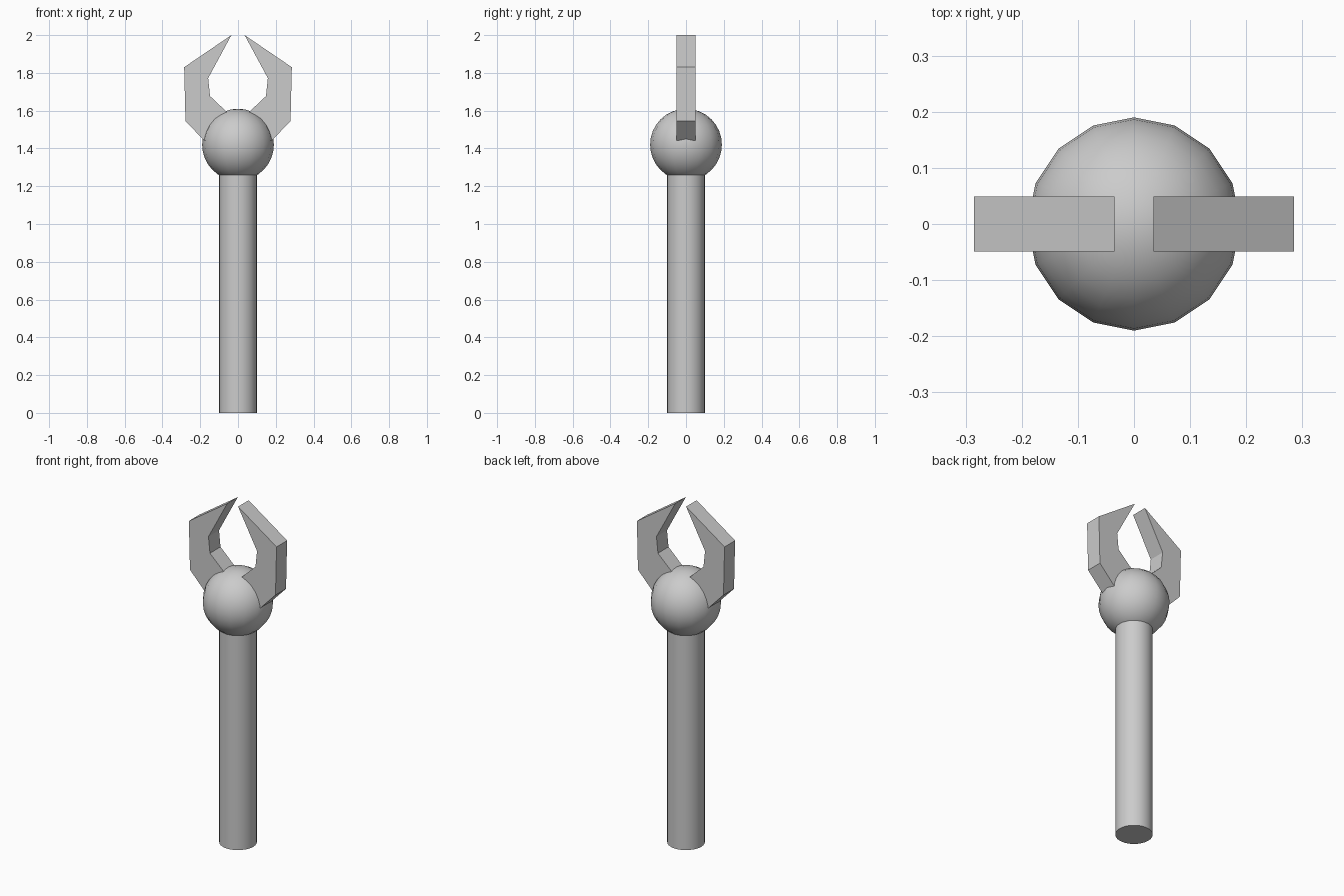
import bpy, bmesh

if "Cube" in bpy.data.objects:
    bpy.data.objects.remove(bpy.data.objects["Cube"])


def smooth(obj, angle):
    bpy.ops.object.select_all(action='DESELECT')
    obj.select_set(True)
    bpy.context.view_layer.objects.active = obj
    bpy.ops.object.shade_smooth_by_angle(angle=angle)


# Handle
bpy.ops.mesh.primitive_cylinder_add(vertices=32, radius=0.1, depth=1.3, location=(0, 0, 0.65))
handle = bpy.context.object
handle.name = "handle"
smooth(handle, 0.6)

# Ball joint
bpy.ops.mesh.primitive_uv_sphere_add(segments=16, ring_count=16, radius=0.19, location=(0, 0, 1.42))
ball = bpy.context.object
ball.name = "ball_joint"
smooth(ball, 0.6)

# Claw outline, right side (x, z); the lower end is buried in the ball
outline = [(0.035, 2.0), (0.158, 1.772), (0.148, 1.677), (0.04, 1.575),
           (0.12, 1.38), (0.278, 1.545), (0.285, 1.83)]


def claw(name, side, half=0.049):
    bm = bmesh.new()
    face = bm.faces.new([bm.verts.new((side * x, -half, z)) for x, z in outline])
    out = bmesh.ops.extrude_face_region(bm, geom=[face])
    moved = [v for v in out["geom"] if isinstance(v, bmesh.types.BMVert)]
    bmesh.ops.translate(bm, verts=moved, vec=(0, 2 * half, 0))
    bmesh.ops.recalc_face_normals(bm, faces=bm.faces)
    mesh = bpy.data.meshes.new(name)
    bm.to_mesh(mesh)
    bm.free()
    bpy.context.collection.objects.link(bpy.data.objects.new(name, mesh))


# Pair of mirrored claws
for name, side in (("claw_right", 1), ("claw_left", -1)):
    claw(name, side)
